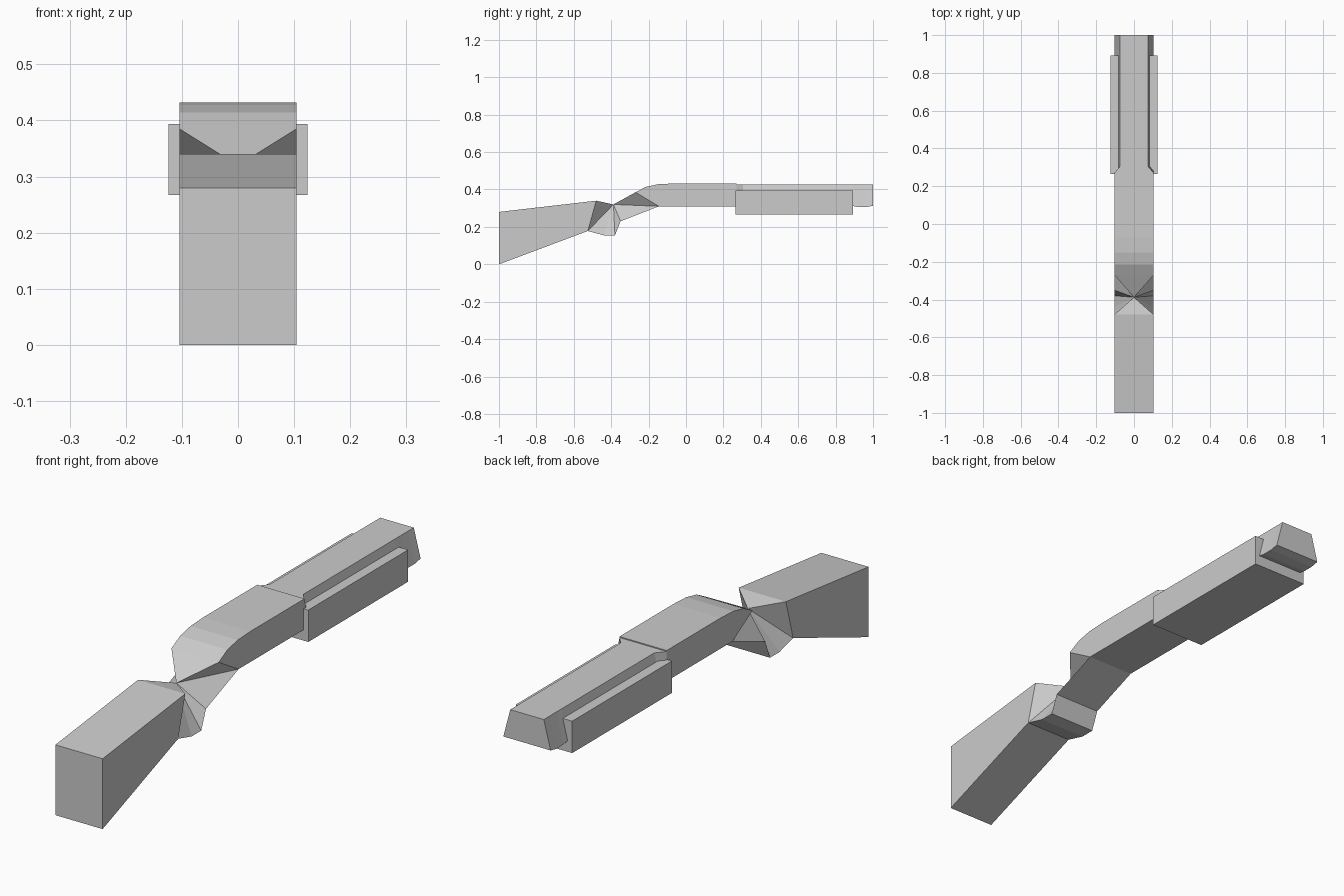
import bpy, bmesh

if "Cube" in bpy.data.objects:
    bpy.data.objects.remove(bpy.data.objects["Cube"])

HW = 0.104  # half width of the body


def loft(name, sections):
    """Skin four-sided sections: (top y, top z, top half width, bottom y, bottom z, bottom half width)."""
    bm = bmesh.new()
    rings = []
    for yt, zt, wt, yb, zb, wb in sections:
        rings.append([bm.verts.new(p) for p in
                      ((-wt, yt, zt), (wt, yt, zt), (wb, yb, zb), (-wb, yb, zb))])
    for a, b in zip(rings, rings[1:]):
        for i in range(4):
            j = (i + 1) % 4
            bm.faces.new((a[i], a[j], b[j], b[i]))
    bm.faces.new(rings[0])
    bm.faces.new(rings[-1])
    # merge repeated points so pinched sections become triangles
    bmesh.ops.remove_doubles(bm, verts=bm.verts, dist=0.0001)
    bmesh.ops.recalc_face_normals(bm, faces=bm.faces)
    mesh = bpy.data.meshes.new(name)
    bm.to_mesh(mesh)
    bm.free()
    obj = bpy.data.objects.new(name, mesh)
    bpy.context.collection.objects.link(obj)
    return obj


# Stock, pinched wrist and receiver in one skin
pinch = (-0.388, 0.32, 0)
heel, knee, toe = (-0.525, 0.178, HW), (-0.44, 0.155, HW), (-0.38, 0.155, HW)
throat, belly = (-0.35, 0.23, HW), (-0.145, 0.31, HW)
body = [(-1, 0.28, HW, -1, 0, HW), (-0.48, 0.34, HW) + heel]
body += [pinch + b for b in (heel, knee, toe, throat, belly)]
body += [(y, z, HW) + belly for y, z in
         ((-0.27, 0.385), (-0.215, 0.414), (-0.15, 0.428), (-0.07, 0.432))]
body.append((0.27, 0.432, HW, 0.27, 0.31, HW))
loft("stock_and_receiver", body)

# Barrel block, narrower along the top
TW = 0.074
loft("barrel", [
    (0.27, 0.428, HW, 0.27, 0.31, HW),
    (0.305, 0.428, TW, 0.305, 0.31, HW),
    (0.89, 0.428, TW, 0.89, 0.312, HW),
    (0.92, 0.428, TW, 0.92, 0.306, HW),
    (0.965, 0.428, TW, 0.965, 0.306, HW),
    (1, 0.428, TW, 1, 0.313, HW),
])

# Fore-end grip wrapped round the barrel
GW = 0.124
loft("fore_end", [(y, 0.394, GW, y, 0.267, GW) for y in (0.265, 0.893)])
